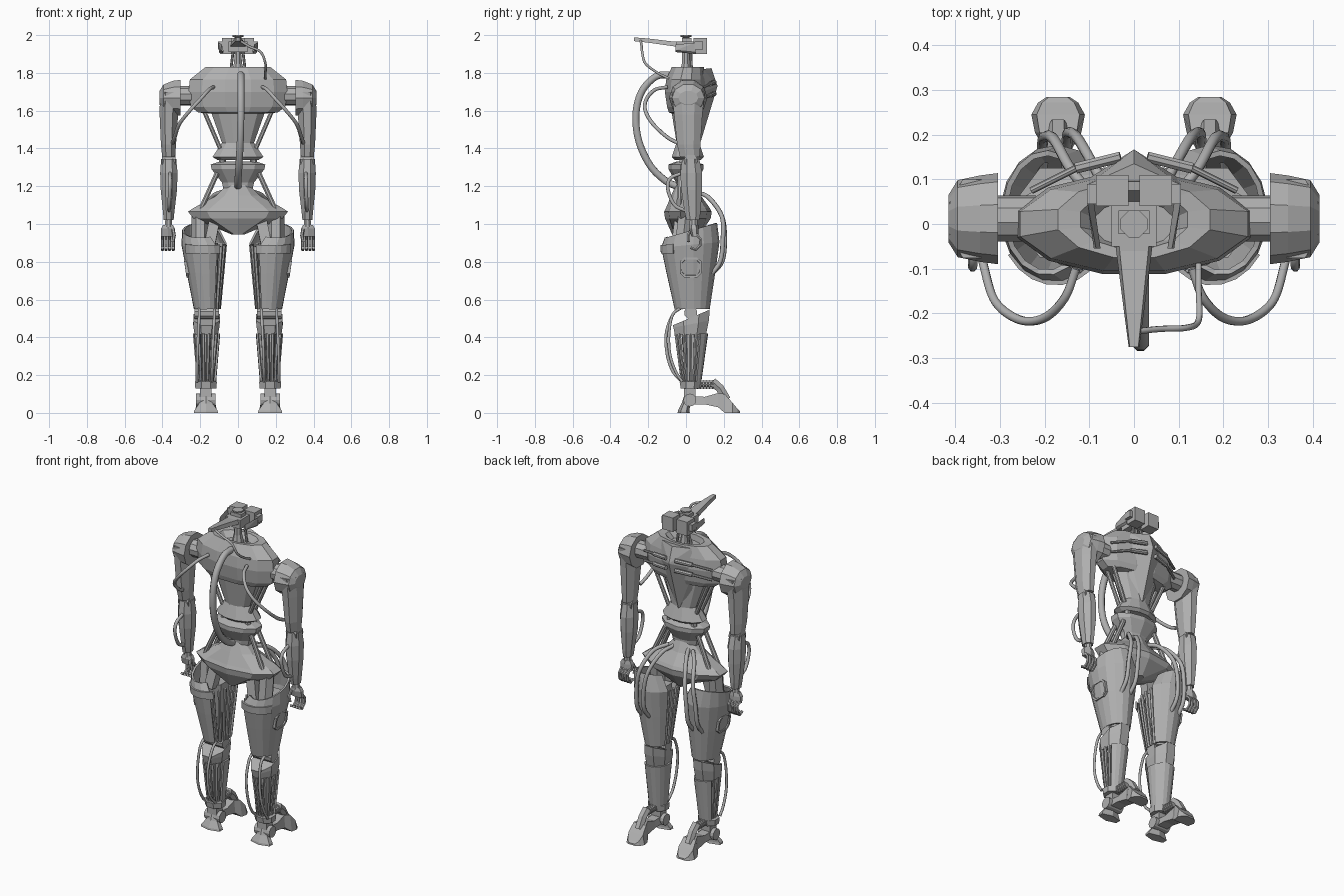
import bpy, bmesh, math
from mathutils import Vector, Matrix

grey = bpy.data.materials.new("steel_grey")
grey.diffuse_color = (0.43, 0.43, 0.43, 1)
side_parts = []          # everything built on +x and mirrored at the end


def make(name, verts, faces, side=True, smooth=False, hull=False):
    bm = bmesh.new()
    vs = [bm.verts.new(v) for v in verts]
    for f in faces:
        bm.faces.new([vs[i] for i in f])
    if hull:
        bmesh.ops.convex_hull(bm, input=vs)
    bmesh.ops.recalc_face_normals(bm, faces=bm.faces)
    for f in bm.faces:
        f.smooth = smooth and len(f.verts) == 4
    me = bpy.data.meshes.new(name)
    bm.to_mesh(me)
    bm.free()
    me.materials.append(grey)
    ob = bpy.data.objects.new(name, me)
    bpy.context.collection.objects.link(ob)
    if side:
        side_parts.append(ob)
    return ob


def skin(name, rings, closed=True, **kw):
    n = len(rings[0])
    faces = []
    for k in range(len(rings) - 1):
        for i in range(n if closed else n - 1):
            j = (i + 1) % n
            faces.append((k*n + i, k*n + j, k*n + n + j, k*n + n + i))
    if closed:
        faces += [tuple(range(n)), tuple(range((len(rings)-1)*n, len(rings)*n))]
    return make(name, [p for r in rings for p in r], faces, **kw)


def ring_point(r, a, k=1.0):
    z, cx, cy, rx, ry = r[:5]
    slope = r[5] if len(r) > 5 else 0
    return Vector((cx + rx*k*math.cos(a), cy + ry*k*math.sin(a), z + slope*math.sin(a)))


def loft(name, rings, n=8, mat=None, **kw):
    """Stack of n-sided rings (z, cx, cy, rx, ry, slope)."""
    k = 1 / math.cos(math.pi / n)
    pts = [[ring_point(r, (i + .5)*2*math.pi/n, k) for i in range(n)] for r in rings]
    if mat:
        pts = [[mat @ p for p in r] for r in pts]
    return skin(name, pts, **kw)


def shell(name, rings, a0, a1, n=10, thick=.012):
    """Open curved plate between two angles in degrees."""
    ang = [math.radians(a0 + (a1 - a0)*i/n) for i in range(n + 1)]
    ob = skin(name, [[ring_point(r, a, 1.03) for a in ang] for r in rings], closed=False)
    m = ob.modifiers.new("thickness", 'SOLIDIFY')
    m.thickness, m.offset = thick, 0
    return ob


def tube(name, pts, r, n=8, r2=None, **kw):
    pts = [Vector(p) for p in pts]
    rings = []
    for i, p in enumerate(pts):
        t = (pts[min(i + 1, len(pts)-1)] - pts[max(i - 1, 0)]).normalized()
        if i == 0:
            u = t.orthogonal().normalized() if abs(t.x) > .9 else t.cross(Vector((1, 0, 0))).normalized()
        u = (u - t*u.dot(t)).normalized()
        w = t.cross(u)
        rad = r if r2 is None else r + (r2 - r)*i/(len(pts)-1)
        rings.append([p + rad*(u*math.cos(a) + w*math.sin(a))
                      for a in [(j + .5)*2*math.pi/n for j in range(n)]])
    return skin(name, rings, **kw)


def cable(name, pts, r, **kw):
    P = [Vector(p) for p in pts]
    P = [2*P[0] - P[1]] + P + [2*P[-1] - P[-2]]
    out = []
    for i in range(1, len(P) - 2):
        a, b, c, d = P[i-1:i+3]
        for s in range(7):
            t = s/7
            out.append(.5*(2*b + (c - a)*t + (2*a - 5*b + 4*c - d)*t*t + (3*b - a - 3*c + d)*t**3))
    return tube(name, out + [P[-2]], r, smooth=True, **kw)


def slabs(name, sections, x=0, **kw):
    """Rectangular sections (y, z0, z1, half width) along y."""
    return skin(name, [[(x-h, y, a), (x+h, y, a), (x+h*.8, y, b), (x-h*.8, y, b)]
                       for y, a, b, h in sections], **kw)


def box(name, x0, x1, y0, y1, z0, z1, **kw):
    return make(name, [(x, y, z) for x in (x0, x1) for y in (y0, y1) for z in (z0, z1)], [], hull=True, **kw)


C = dict(side=False)
X = lambda x, y, z: Matrix.Translation((x, y, z)) @ Matrix.Rotation(math.pi/2, 4, 'Y')

# Head: eye boxes, core, tail strut, top disc, side fins
box("eye_box", .012, .085, .04, .11, 1.90, 1.985)
box("eye_frame", .085, .105, .045, .09, 1.925, 1.965)
box("head_core", -.05, .05, -.05, .05, 1.91, 1.965, **C)
box("head_plate", -.035, .035, -.022, .03, 1.965, 1.985, **C)
loft("head_disc", [(1.985, 0, 0, .012, .012), (1.992, 0, 0, .03, .03), (2.0, 0, 0, .03, .03)], 8, **C)
slabs("tail_strut", [(.03, 1.94, 1.965, .045), (-.06, 1.94, 1.965, .04),
                     (-.2, 1.96, 1.982, .022), (-.275, 1.968, 1.988, .012)], **C)
make("head_fin", [(.075, -.055, 1.91), (.085, -.055, 1.95), (.1, .05, 1.91), (.105, .05, 1.96),
                  (.09, -.055, 1.92), (.09, .05, 1.9)], [], hull=True)
loft("neck", [(1.79, 0, 0, .035, .035), (1.85, 0, 0, .022, .022), (1.92, 0, 0, .015, .02)], 8, **C)
tube("neck_piston", [(.04, .03, 1.80), (.025, .025, 1.92)], .008)
cable("head_cable", [(.01, -.24, 1.97), (.06, -.235, 1.94), (.12, -.232, 1.91), (.145, -.215, 1.85),
                     (.145, -.15, 1.80), (.145, -.09, 1.77)], .007, **C)

# Chest and abdomen
loft("chest", [(1.795, 0, .0, .09, .05), (1.83, 0, .01, .12, .065), (1.832, 0, .01, .17, .085),
               (1.765, 0, 0, .255, .105), (1.70, 0, 0, .262, .112), (1.62, 0, 0, .25, .10),
               (1.59, 0, 0, .21, .09), (1.585, 0, 0, .14, .075), (1.43, 0, .01, .085, .06),
               (1.355, 0, .01, .135, .085), (1.34, 0, .01, .11, .07)], 12, **C)
make("sternum", [(-.1, .09, 1.82), (.1, .09, 1.82), (0, .135, 1.825), (0, .167, 1.73), (-.12, .09, 1.7),
                 (.12, .09, 1.7), (0, .07, 1.41), (-.05, .03, 1.42), (.05, .03, 1.42)], [], hull=True, **C)
for z in (1.69, 1.75):
    tube("chest_piston", [(.03, .15, z), (.13, .125, z - .01)], .013)
    tube("chest_piston_rod", [(.13, .125, z - .01), (.23, .075, z - .035)], .008)
for y in (-.02, .04):
    tube("abdomen_strut", [(.185, y, 1.61), (.095, y*.8, 1.40)], .012)
    tube("waist_post", [(.085, y, 1.29), (.08, y, 1.37)], .018, 6)
cable("spine_cable", [(.015, -.08, 1.79), (.015, -.16, 1.78), (.015, -.235, 1.70), (.015, -.265, 1.58),
                      (.012, -.25, 1.44), (.005, -.19, 1.31), (0, -.11, 1.23), (0, -.05, 1.20)], .02, **C)

# Waist and pelvis
loft("waist", [(1.33, 0, 0, .10, .05), (1.315, 0, 0, .145, .088), (1.29, 0, 0, .14, .088),
               (1.22, 0, 0, .085, .05), (1.15, 0, 0, .07, .045)], 10, **C)
loft("pelvis", [(1.21, 0, .0, .055, .05), (1.15, 0, 0, .115, .075), (1.085, 0, .01, .235, .11),
                (1.065, 0, .01, .265, .12), (1.03, 0, .01, .235, .115), (.945, 0, 0, .035, .07)], 10, **C)
for y in (-.03, .04):
    tube("pelvis_strut", [(.11, y, 1.27), (.205, y*1.3, 1.06)], .014)
tube("hip_block", [(.12, -.03, 1.04), (.15, -.05, .89)], .04, 4)
tube("hip_link", [(.2, .0, 1.06), (.2, -.02, .88)], .045, 6)
for dx, dy in ((0, 0), (.055, -.01)):
    cable("hip_cable", [(.05 + dx*.6, .05, 1.17), (.085 + dx, .12, 1.14), (.125 + dx, .19, 1.04),
                        (.145 + dx, .205 + dy, .92), (.15 + dx, .19 + dy, .80),
                        (.15 + dx, .12, .72)], .012)

# Arms
tube("shoulder_axle", [(.22, .012, 1.68), (.32, .012, 1.68)], .052, 10)
loft("shoulder_cap", [(.305, 0, .012, .095, .097), (.345, 0, .012, .09, .092), (.395, 0, .012, .07, .082),
                      (.416, 0, .012, .035, .05)], 10, mat=X(0, 0, 1.668))
loft("upper_arm", [(1.70, .363, .012, .05, .088), (1.58, .366, .012, .049, .075),
                   (1.42, .368, .015, .040, .062), (1.355, .367, .02, .034, .052)], 8)
tube("elbow_axle", [(.332, .025, 1.335), (.402, .025, 1.335)], .036, 10)
loft("forearm", [(1.345, .367, .025, .04, .045), (1.27, .366, .028, .046, .058), (1.18, .366, .03, .043, .055),
                 (1.06, .367, .035, .030, .042), (1.02, .367, .037, .026, .034)], 8)
loft("wrist", [(1.02, .367, .04, .018, .02), (.985, .369, .04, .02, .022)], 8)
loft("palm", [(.995, .37, .042, .026, .02), (.975, .371, .042, .037, .022), (.935, .371, .047, .037, .016)], 6)
for i in range(4):
    x = .343 + .019*i
    tube("finger", [(x, .055, .945), (x, .076, .92), (x, .074, .885), (x, .05, .863), (x, .025, .875)], .0085, 6)
tube("thumb", [(.345, .03, .975), (.338, .012, .94), (.345, .012, .905)], .009, 6)
cable("shoulder_cable", [(.13, -.10, 1.725), (.155, -.165, 1.71), (.20, -.21, 1.66), (.255, -.215, 1.60),
                         (.31, -.175, 1.53), (.335, -.10, 1.46), (.345, -.045, 1.43)], .01)
cable("forearm_cable", [(.36, -.02, 1.27), (.36, -.085, 1.24), (.362, -.095, 1.18), (.363, -.06, 1.10),
                        (.364, 0, 1.07)], .01)

# Thighs: open shell, core and inner rods
T = [(.965, .195, .025, .092, .13, .04), (.89, .174, .022, .117, .145, .015),
     (.74, .168, .025, .095, .12), (.55, .16, .032, .066, .085)]
shell("thigh_shell", T, 240, 515, 13)
shell("thigh_front_plate", [(.90, .176, .022, .121, .15, .012), (.845, .174, .022, .118, .147)], 232, 325, 6, .01)
loft("thigh_core", [(.90, .18, .025, .075, .10), (.55, .16, .03, .045, .06)], 8)
for d in (162, 180, 198, 216, 234):
    a = math.radians(d)
    tube("thigh_rod", [ring_point(T[1], a, .9), ring_point(T[2], a, .9), ring_point(T[3], a, .9)], .01, 6)
# side hatch on the outer thigh
hatch = [(.77 + .052*sz, .025 + .058*sy) for sy, sz in
         ((-1, -.6), (-.6, -1), (.6, -1), (1, -.6), (1, .6), (.6, 1), (-.6, 1), (-1, .6))]
skin("thigh_hatch", [[(.262 + dx + (z - .77)*.13, .025 + (y - .025)*k, .77 + (z - .77)*k) for z, y in hatch]
                     for dx, k in ((0, 1), (.018, 1), (.018, .8), (.010, .78))])

# Knees and shins
tube("knee_axle", [(.10, .025, .53), (.23, .025, .53)], .035, 10)
S = [(.505, .166, .028, .07, .098, .045), (.42, .168, .024, .066, .085), (.15, .17, .022, .046, .05)]
loft("knee_cuff", [S[0], (.47, .167, .027, .07, .094, .02), (.415, .168, .024, .062, .082)], 8)
shell("shin_shell", S[1:], 35, 195, 8)
loft("shin_core", [(.43, .168, .024, .035, .045), (.14, .17, .022, .028, .03)], 8)
for d in (-75, -50, -25, 0, 22, 210, 235, 258):
    a = math.radians(d)
    tube("shin_rod", [ring_point(S[1], a, .92), ring_point(S[2], a, .85)], .010, 6, r2=.007)
loft("ankle_cuff", [(.17, .17, .022, .046, .052), (.165, .17, .022, .058, .056), (.13, .17, .022, .056, .05)], 8)
for x, b in ((.125, 0), (.205, .015)):
    cable("shin_cable", [(x, -.02, .56), (x, -.07, .52), (x + .005, -.105 + b, .42), (x + .01, -.10 + b, .31),
                         (x + .012, -.07 + b, .22), (x + .012, -.02, .165)], .008)

# Feet: ankle disc, heel, toe, spring and lever
tube("ankle_disc", [(.118, .02, .068), (.222, .02, .068)], .034, 12)
box("ankle_block", .14, .20, -.01, .05, .06, .14)
loft("heel", [(0, .17, -.012, .064, .028), (.012, .17, -.012, .062, .026), (.05, .17, .0, .036, .02),
              (.09, .17, .015, .036, .022)], 6)
slabs("toe", [(.02, .045, .09, .035), (.1, .045, .085, .034), (.17, .03, .105, .032), (.205, .0, .10, .052),
              (.245, 0, .055, .06), (.272, 0, .022, .045), (.285, 0, .01, .025)], .17)
for i in range(6):
    y = .055 + .016*i
    tube("spring_coil", [(.17, y, .15), (.17, y + .011, .15)], .024, 10)
tube("spring_shaft", [(.17, .03, .15), (.17, .16, .15)], .014)
tube("toe_lever", [(.17, .14, .165), (.17, .18, .13), (.17, .215, .07)], .026, 6)

# Mirror every side part to -x
for ob in side_parts:
    other = ob.copy()
    other.data = ob.data.copy()
    other.data.transform(Matrix.Diagonal((-1, 1, 1, 1)))
    other.data.flip_normals()
    other.name = "mirrored_" + ob.name
    bpy.context.collection.objects.link(other)
